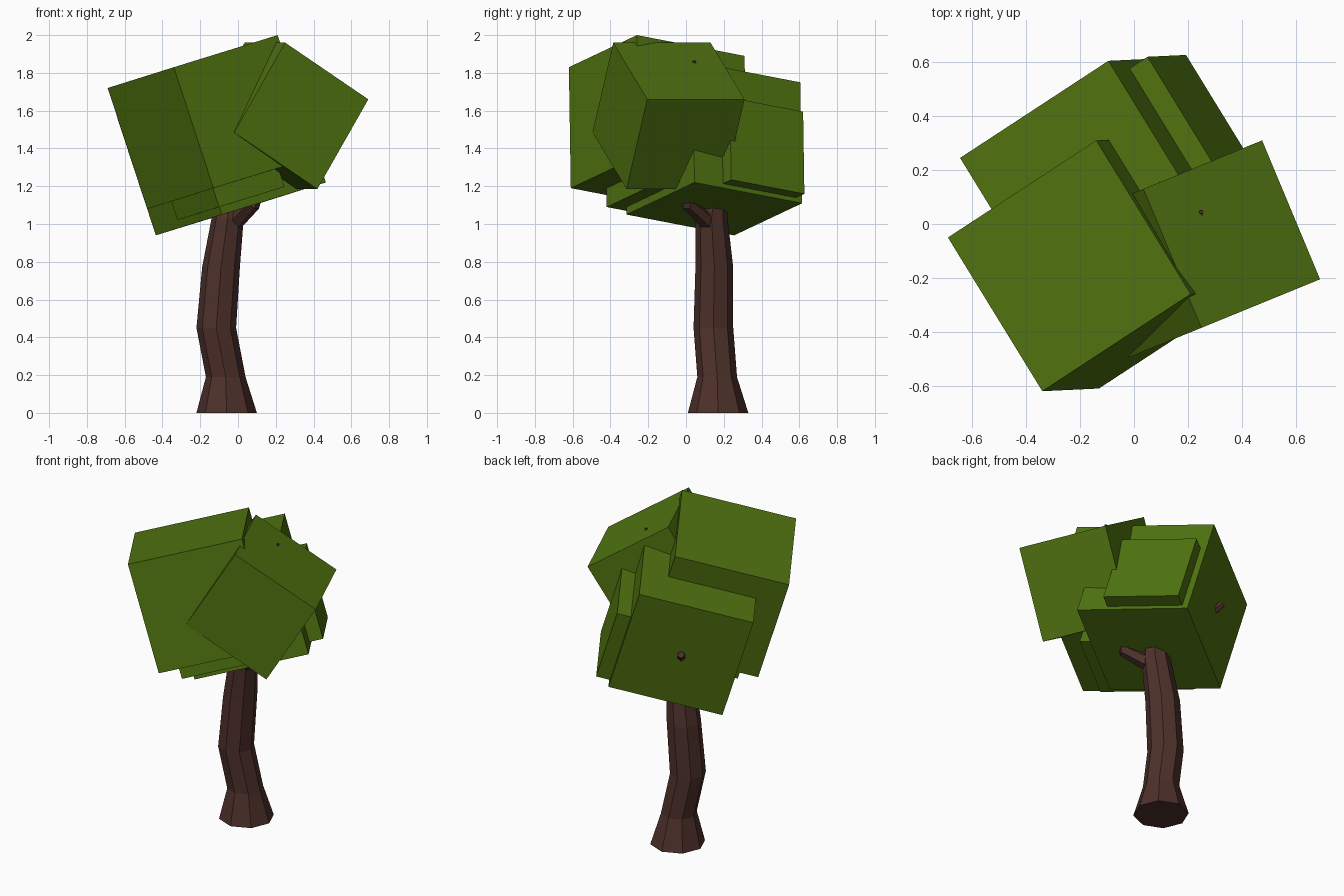
import bpy, bmesh, math
from mathutils import Vector, Matrix

if "Cube" in bpy.data.objects:
    bpy.data.objects.remove(bpy.data.objects["Cube"])


def material(name, color):
    m = bpy.data.materials.new(name)
    m.diffuse_color = color
    m.use_nodes = True
    m.node_tree.nodes["Principled BSDF"].inputs["Base Color"].default_value = m.diffuse_color
    return m


LEAF = material("leaf_green", (0.08, 0.17, 0.005, 1))
BARK = material("bark_brown", (0.075, 0.03, 0.023, 1))


def finish(bm, name, mat):
    bmesh.ops.recalc_face_normals(bm, faces=bm.faces)
    me = bpy.data.meshes.new(name)
    bm.to_mesh(me)
    bm.free()
    me.materials.append(mat)
    ob = bpy.data.objects.new(name, me)
    bpy.context.collection.objects.link(ob)


def leaf_cube(name, corner, u, v, w):
    """Cube spanned from one corner by three edge vectors."""
    bm = bmesh.new()
    bmesh.ops.create_cube(bm, size=1)
    c = Vector(corner) + (u + v + w) / 2
    m = Matrix((u, v, w)).transposed().to_4x4()
    bmesh.ops.transform(bm, matrix=Matrix.Translation(c) @ m, verts=bm.verts)
    finish(bm, name, LEAF)


def limb(name, path, sides, level=False):
    """Faceted tube through (x, y, z, radius) rings."""
    bm = bmesh.new()
    pts = [Vector(p[:3]) for p in path]
    rings = []
    for i, p in enumerate(pts):
        t = pts[min(i + 1, len(pts) - 1)] - pts[max(i - 1, 0)]
        q = Vector((0, 0, 1)).rotation_difference(Vector((0, 0, 1)) if level else t)
        ring = []
        for k in range(sides):
            a = 2 * math.pi * k / sides
            ring.append(bm.verts.new(p + q @ Vector((math.cos(a), math.sin(a), 0)) * path[i][3]))
        rings.append(ring)
    for a, b in zip(rings, rings[1:]):
        for k in range(sides):
            n = (k + 1) % sides
            bm.faces.new((a[k], a[n], b[n], b[k]))
    bm.faces.new(rings[0])
    bm.faces.new(rings[-1])
    finish(bm, name, BARK)


# Trunk: leaning octagonal stem with a flared foot
limb("trunk", [(-.06, .17, 0, .16), (-.065, .165, .19, .105), (-.115, .145, .45, .105),
               (-.09, .15, .77, .1), (-.055, .135, 1.03, .085), (-.04, .15, 1.15, .07)], 8, level=True)

# Branches: tips just poke through the foliage
limb("right_branch", [(-.03, .13, 1.0, .05), (.07, .02, 1.10, .045),
                      (.19, .03, 1.45, .03), (.25, .045, 1.865, .008)], 6)
limb("back_branch", [(-.05, .15, 1.05, .06), (-.16, .27, 1.2, .045), (-.285, .455, 1.36, .02)], 6)

# Foliage: four cubes share one tilt
E1 = Vector((.35, -.57, .11))
E2 = Vector((.55, .36, .17))
DN = Vector((.21, .01, -.64))
leaf_cube("front_foliage", (-.69, -.05, 1.72), E1, E2, DN)
leaf_cube("back_foliage", (-.645, .245, 1.58), E1, E2, DN)
leaf_cube("side_foliage", (.05, .62, 1.595), E1 * .68, E2 * -.68, DN * .68)
leaf_cube("lower_foliage", (-.10, -.42, 1.09), E1 * -.63, E2 * .63, DN * -.63)

# Right foliage: separately rotated cube
leaf_cube("right_foliage", (.25, -.385, 1.96), Vector((.44, .18, -.30)),
          Vector((-.27, -.11, -.475)), Vector((-.215, .515, 0)))
